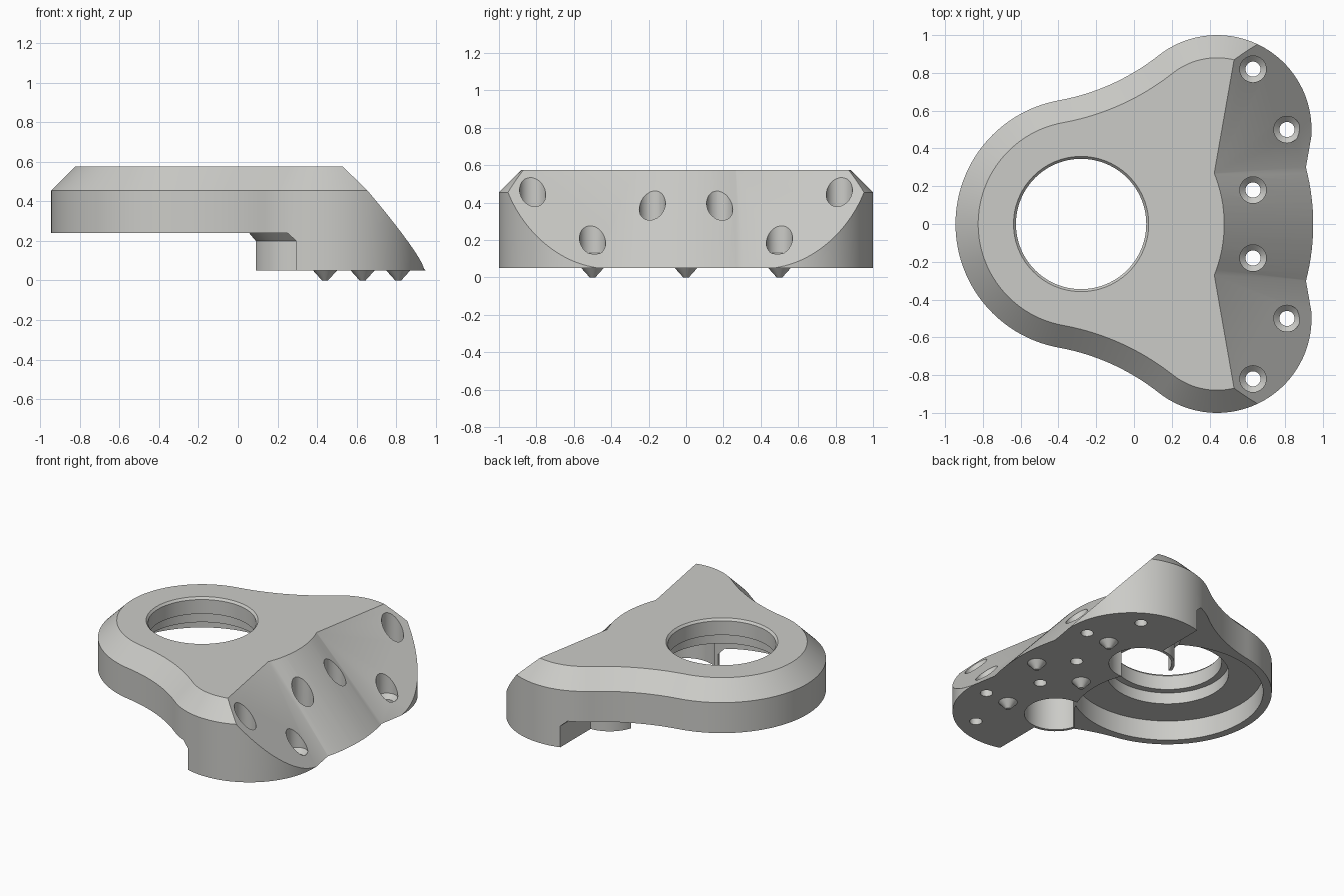
import bpy, bmesh, math
from mathutils import Vector

if "Cube" in bpy.data.objects:
    bpy.data.objects.remove(bpy.data.objects["Cube"])

grey = bpy.data.materials.new("warm_grey")
grey.diffuse_color = (0.6, 0.6, 0.575, 1)
grey.use_nodes = True
grey.node_tree.nodes["Principled BSDF"].inputs["Base Color"].default_value = grey.diffuse_color


def loft(name, loops):
    """Closed solid through stacked loops with equal point counts."""
    bm = bmesh.new()
    rings = [[bm.verts.new(p) for p in loop] for loop in loops]
    n = len(rings[0])
    for a, b in zip(rings, rings[1:]):
        for i in range(n):
            j = (i + 1) % n
            bm.faces.new((a[i], a[j], b[j], b[i]))
    bm.faces.new(rings[0][::-1])
    bm.faces.new(rings[-1])
    bmesh.ops.recalc_face_normals(bm, faces=bm.faces)
    me = bpy.data.meshes.new(name)
    bm.to_mesh(me)
    bm.free()
    me.materials.append(grey)
    ob = bpy.data.objects.new(name, me)
    bpy.context.collection.objects.link(ob)
    return ob


def turned(name, x, y, profile, n=48):
    """Solid of revolution about a vertical axis from (radius, z) pairs."""
    return loft(name, [[(x + r * math.cos(2 * math.pi * i / n),
                         y + r * math.sin(2 * math.pi * i / n), z) for i in range(n)]
                       for r, z in profile])


def cut(target, cutters):
    """Subtract the cutters, bake the result and remove the cutters."""
    for c in cutters:
        c.hide_render = True
        m = target.modifiers.new("cut", 'BOOLEAN')
        m.operation, m.solver, m.object = 'DIFFERENCE', 'EXACT', c
    dg = bpy.context.evaluated_depsgraph_get()
    dg.update()
    me = bpy.data.meshes.new_from_object(target.evaluated_get(dg))
    target.modifiers.clear()
    target.data = me
    for c in cutters:
        bpy.data.objects.remove(c)


# Plan outline: ring end, two lobes and tangent hollow arcs between them
RING, RING_R = Vector((-0.28, 0)), 0.665
LOBE, LOBE_R = Vector((0.44, 0.5)), 0.5
HOLLOW_R = 1.2
d1, d2 = RING_R + HOLLOW_R, LOBE_R + HOLLOW_R
span = LOBE - RING
along = (d1 * d1 - d2 * d2 + span.length_squared) / (2 * span.length)
u = span.normalized()
HOLLOW = RING + u * along + Vector((-u.y, u.x)) * math.sqrt(d1 * d1 - along * along)


def heading(v):
    return math.atan2(v.y, v.x)


def arc(c, r, a, b, n):
    return [(c.x + r * math.cos(a + (b - a) * i / n),
             c.y + r * math.sin(a + (b - a) * i / n)) for i in range(n + 1)]


def outline(inset, z):
    to_lobe, to_ring = heading(HOLLOW - LOBE), heading(HOLLOW - RING)
    half = arc(LOBE, LOBE_R - inset, 0, to_lobe, 36)
    half += arc(HOLLOW, HOLLOW_R + inset, heading(LOBE - HOLLOW),
                heading(RING - HOLLOW), 20)[1:]
    half += arc(RING, RING_R - inset, to_ring, math.pi, 30)[1:]
    pts = half + [(x, -y) for x, y in half[-2::-1]] + [(0.95 - inset, 0)]
    return [(x, y, z) for x, y in pts]


body = loft("bracket_body", [outline(0, 0.05), outline(0, 0.455), outline(0.12, 0.575)])


# Sloped nose: two flat flanks with a conical middle
def nose_loop(z):
    t = (0.575 - z) / 0.525
    yv = 0.27 + 0.03 * t

    def flank(y):
        return 0.425 + 0.175 * (y - 0.27) + 0.48 * t
    xv = flank(yv) + 0.28
    r, a = math.hypot(xv, yv), math.atan2(yv, xv)
    pts = [(flank(1.2), -1.2)] + arc(RING, r, -a, a, 16) + [(flank(1.2), 1.2)]
    return [(x, y, z) for x, y in pts + [(2, 1.2), (2, -1.2)]]


nose_cut = loft("nose_cutter", [nose_loop(-0.05), nose_loop(0.7)])

# Raised underside, leaving the foot and the thin walls around its pockets
side = [(-2, -0.1), (0.295, -0.1), (0.295, 0.2), (0.25, 0.24), (-2, 0.24)]
under_cut = loft("underside_cutter", [[(x, y, z) for x, z in side] for y in (-1.5, 1.5)])
cut(under_cut, [turned("pocket_wall", 0.30, s * 0.42,
                       [(0.22, -0.3), (0.22, 0.2), (0.26, 0.24), (0.26, 0.3)])
                for s in (-1, 1)])

# Stepped bore with its wide recess underneath
bore = turned("bore_cutter", -0.28, 0,
              [(0.61, -0.1), (0.61, 0.38), (0.39, 0.38), (0.39, 0.46), (0.345, 0.46),
               (0.345, 0.56), (0.358, 0.575), (0.358, 0.7)], 96)

# Round pockets in the foot, and countersunk screw holes
pockets, screws = [], []
for s in (-1, 1):
    pockets.append(turned("pocket_cutter", 0.30, s * 0.42, [(0.2, -0.1), (0.2, 0.37)], 64))
    for x, y in ((0.63, 0.82), (0.81, 0.5), (0.63, 0.18)):
        screws.append(turned("screw_cutter", x, s * y,
                             [(0.04, -0.1), (0.04, 0.1), (0.07, 0.13), (0.07, 0.8)], 32))

cut(body, [nose_cut])
cut(body, [under_cut])
cut(body, [bore])
for c in pockets + screws:
    cut(body, [c])

# Small grip teeth under the foot
teeth = [turned("grip_tooth", x, y, [(0.015, 0), (0.06, 0.05), (0.06, 0.055)], 24)
         for x, y in ((0.44, 0), (0.81, 0), (0.63, 0.5), (0.63, -0.5))]

for ob in [body] + teeth:
    bpy.ops.object.select_all(action='DESELECT')
    ob.select_set(True)
    bpy.context.view_layer.objects.active = ob
    bpy.ops.object.shade_smooth_by_angle(angle=math.radians(25))
